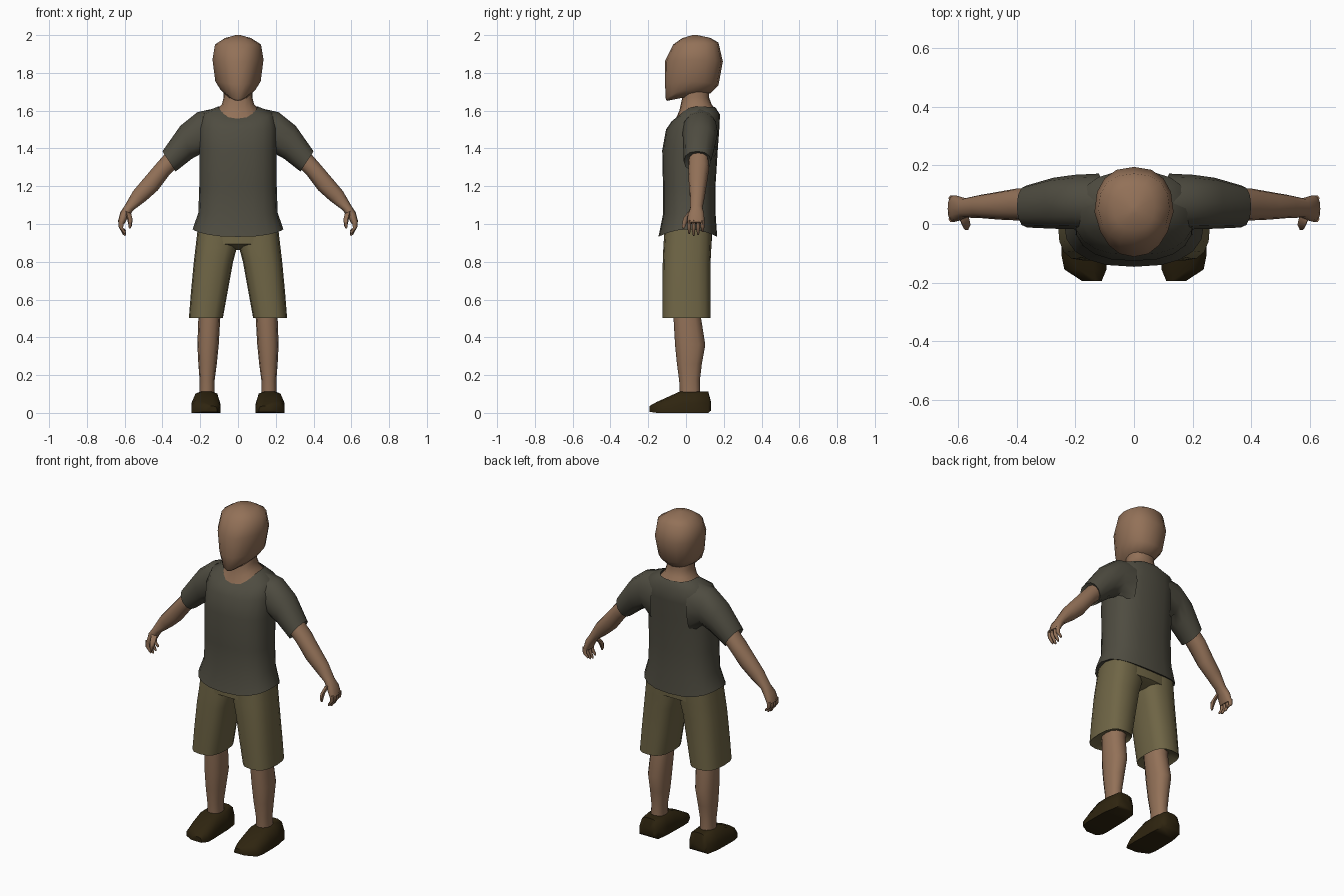
import bpy, bmesh, math
from mathutils import Vector


def material(name, color):
    m = bpy.data.materials.new(name)
    m.diffuse_color = (*color, 1)
    return m


SKIN = material("skin", (0.29, 0.165, 0.097))
SHIRT = material("charcoal_cloth", (0.077, 0.072, 0.052))
SHORTS = material("olive_cloth", (0.158, 0.13, 0.06))
SHOES = material("dark_brown_leather", (0.028, 0.018, 0.005))


def spow(v, p):
    return math.copysign(abs(v) ** p, v)


def level(x0, x1, yf, yb, zf, zs=None, zb=None, n=16, p=0.85, egg=0.0):
    """Roughly horizontal ring; front, side and back heights may differ."""
    zs = zf if zs is None else zs
    zb = zf if zb is None else zb
    pts = []
    for i in range(n):
        a = 2 * math.pi * i / n
        c, s = spow(math.cos(a), p), spow(math.sin(a), p)
        end = zf if s < 0 else zb
        x = (x0 + x1) / 2 + (x1 - x0) / 2 * c * (1 - egg * max(0, -s))
        pts.append(Vector((x, (yf + yb) / 2 + (yb - yf) / 2 * s,
                           zs + (end - zs) * s * s)))
    return pts


def limb(ox, oz, ix, iz, yf, yb, n=12):
    """Ring across a limb, from its outer point to its inner point."""
    pts = []
    for i in range(n):
        a = 2 * math.pi * i / n
        c, s = spow(math.cos(a), 0.9), spow(math.sin(a), 0.9)
        pts.append(Vector(((ox + ix) / 2 + (ox - ix) / 2 * c,
                           (yf + yb) / 2 + (yb - yf) / 2 * s,
                           (oz + iz) / 2 + (oz - iz) / 2 * c)))
    return pts


def loft(name, rings, mat, mirror=False, caps=(True, True), angle=60):
    bm = bmesh.new()
    vs = [[bm.verts.new(p) for p in r] for r in rings]
    n = len(vs[0])
    for a, b in zip(vs, vs[1:]):
        for i in range(n):
            j = (i + 1) % n
            bm.faces.new((a[i], a[j], b[j], b[i]))
    if caps[0]:
        bm.faces.new(vs[0][::-1])
    if caps[1]:
        bm.faces.new(vs[-1])
    bmesh.ops.recalc_face_normals(bm, faces=bm.faces)
    me = bpy.data.meshes.new(name)
    bm.to_mesh(me)
    bm.free()
    me.materials.append(mat)
    ob = bpy.data.objects.new(name, me)
    bpy.context.collection.objects.link(ob)
    bpy.ops.object.select_all(action='DESELECT')
    ob.select_set(True)
    bpy.context.view_layer.objects.active = ob
    bpy.ops.object.shade_smooth_by_angle(angle=math.radians(angle))
    if mirror:
        ob.modifiers.new("mirror", 'MIRROR').use_mirror_merge = False
    return ob


# head: half width, front y, back y, front / side / back heights
loft("head", [level(-w, w, yf, yb, zf, zs, zb, egg=e) for w, yf, yb, zf, zs, zb, e in (
    (0.05, -0.100, 0.08, 1.652, 1.670, 1.690, 0.3),
    (0.092, -0.107, 0.13, 1.660, 1.710, 1.692, 0.3),
    (0.12, -0.111, 0.172, 1.740, 1.755, 1.735, 0.25),
    (0.135, -0.112, 0.195, 1.860, 1.870, 1.860, 0.2),
    (0.122, -0.068, 0.172, 1.950, 1.950, 1.960, 0.1),
    (0.070, -0.020, 0.130, 1.984, 1.984, 1.985, 0),
    (0.012, 0.035, 0.06, 2.0, 2.0, 2.0, 0))], SKIN)

# neck, flaring into the collar
loft("neck", [level(-w, w, yf, yb, zf, zs, zb) for w, yf, yb, zf, zs, zb in (
    (0.115, -0.060, 0.16, 1.545, 1.600, 1.600),
    (0.085, -0.035, 0.135, 1.600, 1.635, 1.635),
    (0.076, -0.022, 0.122, 1.660, 1.670, 1.670),
    (0.076, -0.020, 0.122, 1.710, 1.720, 1.720))], SKIN, caps=(False, False))

# shirt body from the tucked-in hem up to the collar
loft("shirt_body", [level(-w, w, yf, yb, zf, zs, zb, n=20, p=0.8)
                    for w, yf, yb, zf, zs, zb in (
    (0.200, -0.110, 0.130, 0.950, 0.985, 0.950),
    (0.240, -0.146, 0.165, 0.932, 0.972, 0.932),
    (0.210, -0.122, 0.157, 1.050, 1.060, 1.050),
    (0.205, -0.122, 0.156, 1.200, 1.200, 1.200),
    (0.205, -0.126, 0.168, 1.390, 1.390, 1.390),
    (0.205, -0.106, 0.176, 1.500, 1.510, 1.500),
    (0.185, -0.075, 0.180, 1.545, 1.590, 1.580),
    (0.105, -0.048, 0.155, 1.562, 1.622, 1.618))], SHIRT, caps=(True, False))

# sleeves, with the opening folded inward
loft("sleeve", [limb(*r) for r in (
    (0.110, 1.615, 0.13, 1.300, -0.03, 0.172),
    (0.215, 1.592, 0.19, 1.375, -0.018, 0.168),
    (0.305, 1.520, 0.245, 1.345, -0.016, 0.158),
    (0.400, 1.385, 0.330, 1.278, -0.012, 0.132),
    (0.380, 1.375, 0.330, 1.298, 0.005, 0.118))], SHIRT, mirror=True, caps=(False, True))

# arms down to the palm
loft("arm", [limb(*r) for r in (
    (0.375, 1.385, 0.315, 1.305, 0.015, 0.118),
    (0.430, 1.322, 0.362, 1.262, 0.012, 0.122),
    (0.500, 1.240, 0.425, 1.178, 0.015, 0.110),
    (0.555, 1.175, 0.488, 1.122, 0.020, 0.100),
    (0.600, 1.097, 0.552, 1.075, 0.022, 0.088),
    (0.624, 1.060, 0.578, 1.042, 0.010, 0.096),
    (0.636, 1.010, 0.602, 1.000, 0.006, 0.098))], SKIN, mirror=True, caps=(False, True))

# four curled fingers and a thumb
for k, tip in enumerate((0.950, 0.940, 0.945, 0.960)):
    y = 0.017 + 0.0235 * k
    loft("finger_%d" % (k + 1), [limb(ox, oz, ix, iz, y - r, y + r, 6)
                                 for ox, oz, ix, iz, r in (
        (0.634, 1.020, 0.606, 1.010, 0.011),
        (0.632, 0.985, 0.608, 0.980, 0.011),
        (0.610, tip + 0.005, 0.594, tip + 0.008, 0.007),
        (0.600, tip - 0.003, 0.594, tip, 0.004))], SKIN, mirror=True)
loft("thumb", [limb(*r, 6) for r in (
    (0.600, 1.070, 0.565, 1.055, 0.010, 0.045),
    (0.588, 1.030, 0.558, 1.022, -0.018, 0.014),
    (0.580, 0.995, 0.562, 0.990, -0.022, 0.000),
    (0.578, 0.978, 0.570, 0.976, -0.020, -0.008))], SKIN, mirror=True)

# shorts: hips and two wide legs with hems turned in
loft("shorts_hips", [level(-w, w, yf, yb, zf, zs, zb, n=20, p=0.75)
                     for w, yf, yb, zf, zs, zb in (
    (0.150, -0.060, 0.080, 0.870, 0.860, 0.870),
    (0.221, -0.118, 0.136, 0.895, 0.870, 0.895),
    (0.213, -0.116, 0.138, 0.980, 0.990, 0.980))], SHORTS, caps=(True, False))
loft("shorts_leg", [level(x0, x1, yf, yb, z, p=0.75) for x0, x1, yf, yb, z in (
    (0.105, 0.225, -0.070, 0.085, 0.530),
    (0.080, 0.260, -0.125, 0.130, 0.503),
    (0.055, 0.249, -0.125, 0.130, 0.640),
    (0.026, 0.234, -0.123, 0.130, 0.800),
    (0.006, 0.225, -0.120, 0.134, 0.875),
    (0.000, 0.214, -0.114, 0.136, 0.970))], SHORTS, mirror=True, caps=(True, False))

# lower legs
loft("lower_leg", [level(x0, x1, yf, yb, z, n=12) for x0, x1, yf, yb, z in (
    (0.124, 0.205, -0.032, 0.075, 0.090),
    (0.124, 0.203, -0.036, 0.073, 0.170),
    (0.112, 0.210, -0.048, 0.084, 0.260),
    (0.102, 0.215, -0.058, 0.102, 0.360),
    (0.094, 0.210, -0.066, 0.080, 0.500),
    (0.090, 0.210, -0.068, 0.080, 0.560))], SKIN, mirror=True, caps=(False, False))

# shoes: wedge-shaped, lofted from heel to toe
shoe = []
for y, x0, x1, top, flat in ((0.132, 0.125, 0.215, 0.060, 0.012), (0.118, 0.105, 0.230, 0.112, 0),
                             (0.040, 0.096, 0.245, 0.114, 0), (-0.035, 0.094, 0.247, 0.112, 0),
                             (-0.110, 0.092, 0.247, 0.078, 0), (-0.155, 0.094, 0.238, 0.058, 0),
                             (-0.194, 0.110, 0.178, 0.036, 0.006)):
    w = x1 - x0
    shoe.append([Vector(p) for p in (
        (x0, y, flat), (x1, y, flat), (x1, y, top * 0.45), (x1 - w * 0.14, y, top * 0.9),
        (x1 - w * 0.35, y, top), (x0 + w * 0.3, y, top), (x0 + w * 0.1, y, top * 0.9),
        (x0, y, top * 0.45))])
loft("shoe", shoe, SHOES, mirror=True)
